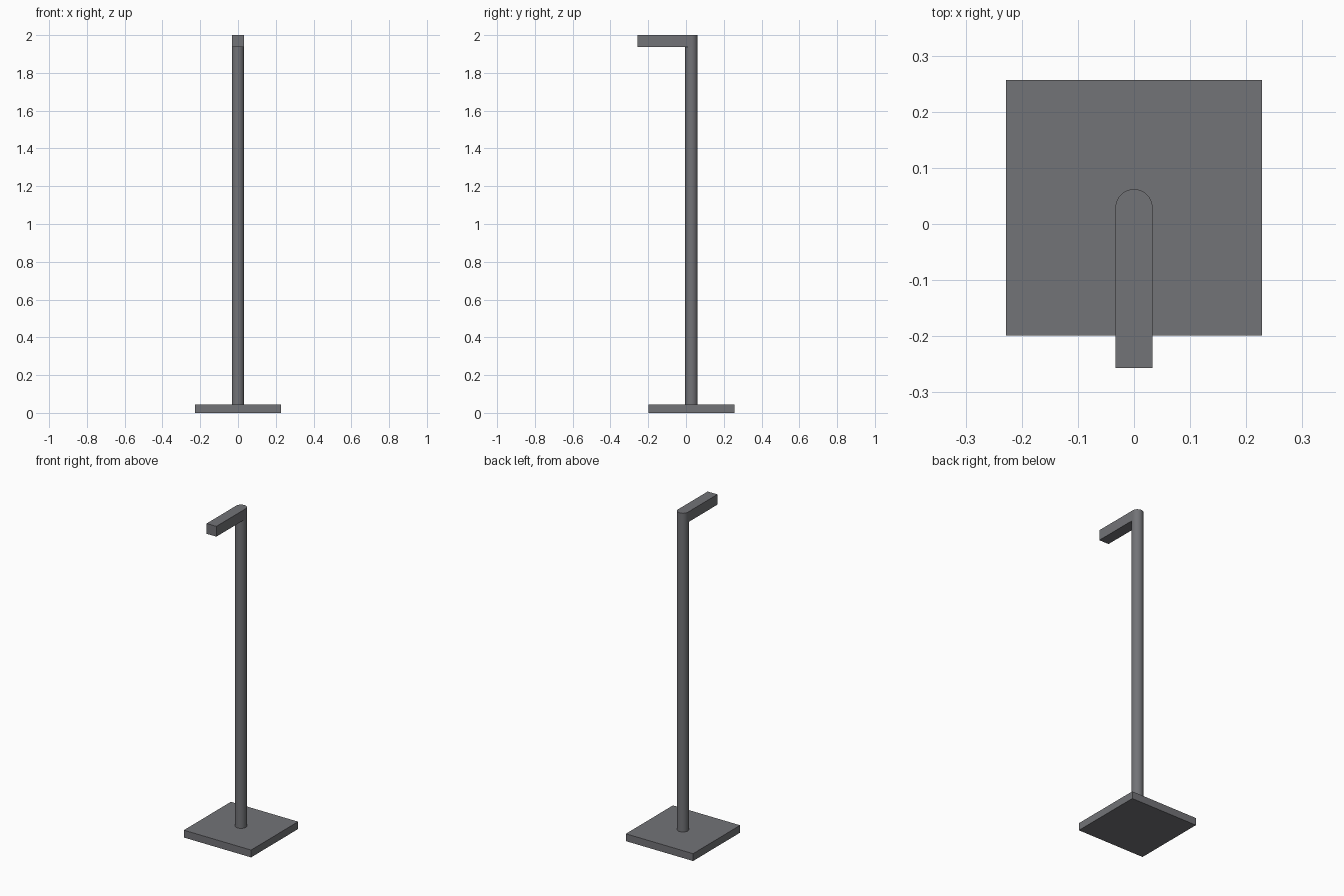
import bpy, bmesh, math

if "Cube" in bpy.data.objects:
    bpy.data.objects.remove(bpy.data.objects["Cube"])

grey = bpy.data.materials.new("dark_grey")
grey.diffuse_color = (0.17, 0.172, 0.185, 1)
grey.use_nodes = True
grey.node_tree.nodes["Principled BSDF"].inputs["Base Color"].default_value = grey.diffuse_color

RADIUS, POLE_Y = 0.033, 0.029
BASE_TOP, ARM_BOTTOM, TOP = 0.045, 1.937, 2.0
SEGMENTS = 64


def extrude_profile(name, points, z0, z1):
    """Upright prism from an anticlockwise outline."""
    bm = bmesh.new()
    face = bm.faces.new([bm.verts.new((x, y, z0)) for x, y in points])
    ext = bmesh.ops.extrude_face_region(bm, geom=[face], use_keep_orig=True)
    verts = [g for g in ext["geom"] if isinstance(g, bmesh.types.BMVert)]
    bmesh.ops.translate(bm, verts=verts, vec=(0, 0, z1 - z0))
    bmesh.ops.recalc_face_normals(bm, faces=bm.faces)
    mesh = bpy.data.meshes.new(name)
    bm.to_mesh(mesh)
    bm.free()
    mesh.materials.append(grey)
    obj = bpy.data.objects.new(name, mesh)
    bpy.context.collection.objects.link(obj)
    bpy.ops.object.select_all(action='DESELECT')
    obj.select_set(True)
    bpy.context.view_layer.objects.active = obj
    bpy.ops.object.shade_smooth_by_angle(angle=math.radians(30))
    return obj


def arc(turn):
    """Points around the pole axis, starting on the right side."""
    steps = int(SEGMENTS * turn)
    return [(RADIUS * math.cos(2 * math.pi * i / SEGMENTS),
             POLE_Y + RADIUS * math.sin(2 * math.pi * i / SEGMENTS))
            for i in range(steps + 1)]


# Square base plate, set back from the arm tip
extrude_profile("base_plate",
                [(-0.228, -0.199), (0.228, -0.199), (0.228, 0.257), (-0.228, 0.257)],
                0, BASE_TOP)

# Round pole
extrude_profile("pole", arc(1)[:-1], BASE_TOP, ARM_BOTTOM)

# Square arm whose back end rounds off flush with the pole
extrude_profile("arm", arc(0.5) + [(-RADIUS, -0.257), (RADIUS, -0.257)],
                ARM_BOTTOM, TOP)
